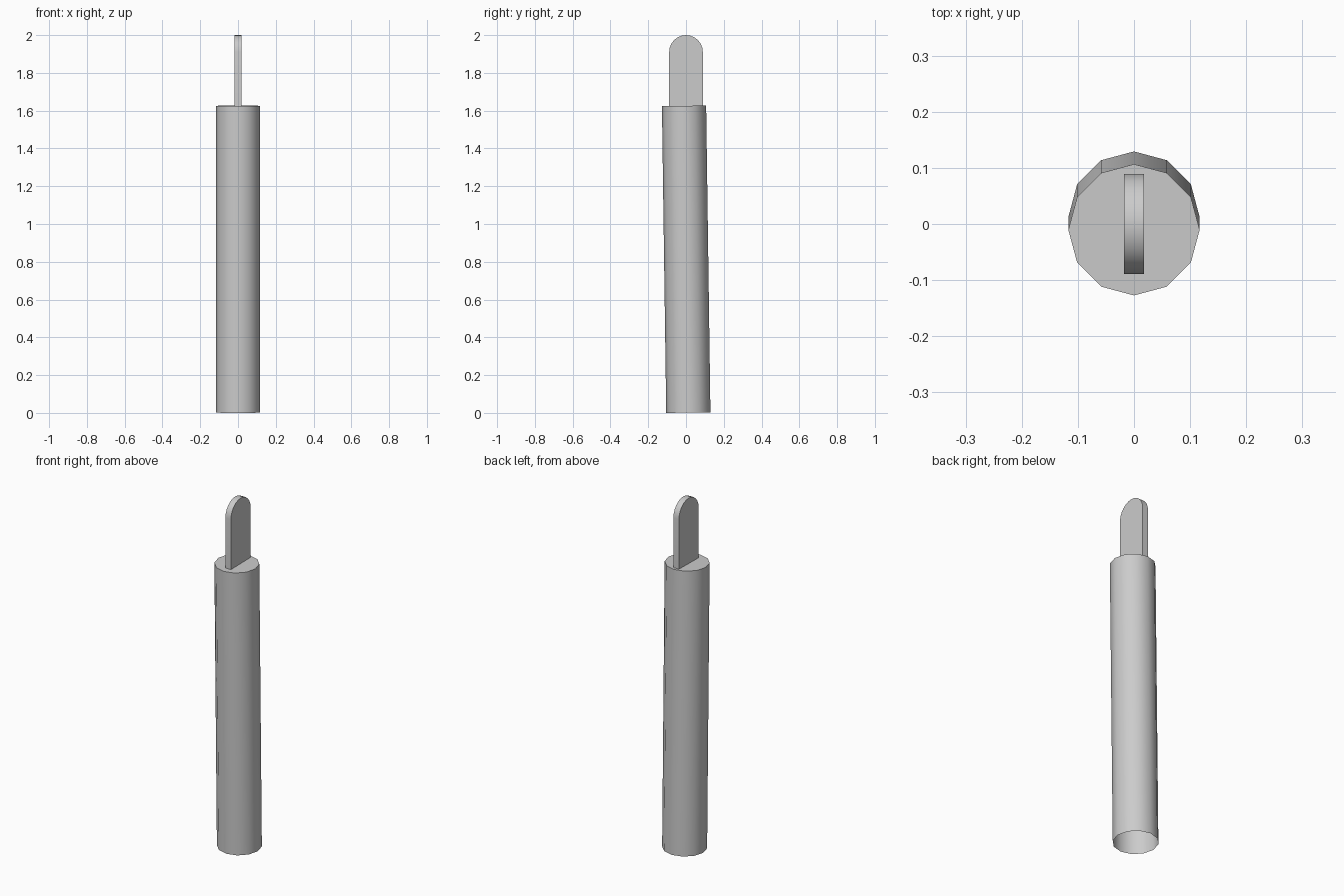
import bpy, bmesh
from math import pi, sin, cos, radians
from mathutils import Matrix

if "Cube" in bpy.data.objects:
    bpy.data.objects.remove(bpy.data.objects["Cube"])

R, SIDES = 0.117, 12
BOTTOM, TOP = 0.0016, 1.6255
TILT = radians(0.8)


def finish(bm, name):
    bmesh.ops.recalc_face_normals(bm, faces=bm.faces)
    mesh = bpy.data.meshes.new(name)
    bm.to_mesh(mesh)
    bm.free()
    obj = bpy.data.objects.new(name, mesh)
    bpy.context.collection.objects.link(obj)
    bpy.ops.object.select_all(action='DESELECT')
    obj.select_set(True)
    bpy.context.view_layer.objects.active = obj
    bpy.ops.object.shade_smooth_by_angle(angle=radians(40))
    return obj


# Handle: slightly leaning twelve-sided tube, closed on top, open underneath
bm = bmesh.new()
bmesh.ops.create_cone(bm, cap_ends=True, segments=SIDES, radius1=R, radius2=R,
                      depth=TOP - BOTTOM)
bm.normal_update()
caps = [f for f in bm.faces if f.normal.z < -0.9]
bmesh.ops.delete(bm, geom=caps, context='FACES_ONLY')
bmesh.ops.transform(bm, verts=bm.verts, matrix=Matrix.Translation(
    (0, 0.001, (TOP + BOTTOM) / 2)) @ Matrix.Rotation(TILT, 4, 'X'))
finish(bm, "handle")
for f in bpy.data.objects["handle"].data.polygons:
    if f.normal.z > 0.9:
        f.use_smooth = False

# Blade: thin upright plate with a rounded tip
HALF_W, HALF_T, BASE = 0.089, 0.0175, 1.61
profile = [(-HALF_W, BASE), (HALF_W, BASE)]
profile += [(HALF_W * cos(pi * i / 12), 2 - HALF_W + HALF_W * sin(pi * i / 12))
            for i in range(13)]
bm = bmesh.new()
face = bm.faces.new([bm.verts.new((-HALF_T, y, z)) for y, z in profile])
ext = bmesh.ops.extrude_face_region(bm, geom=[face])
moved = [v for v in ext["geom"] if isinstance(v, bmesh.types.BMVert)]
bmesh.ops.translate(bm, verts=moved, vec=(2 * HALF_T, 0, 0))
# keep the plate closed on both sides
if not face.is_valid or len([f for f in bm.faces if len(f.verts) > 4]) < 2:
    bmesh.ops.holes_fill(bm, edges=bm.edges, sides=0)
finish(bm, "blade")
